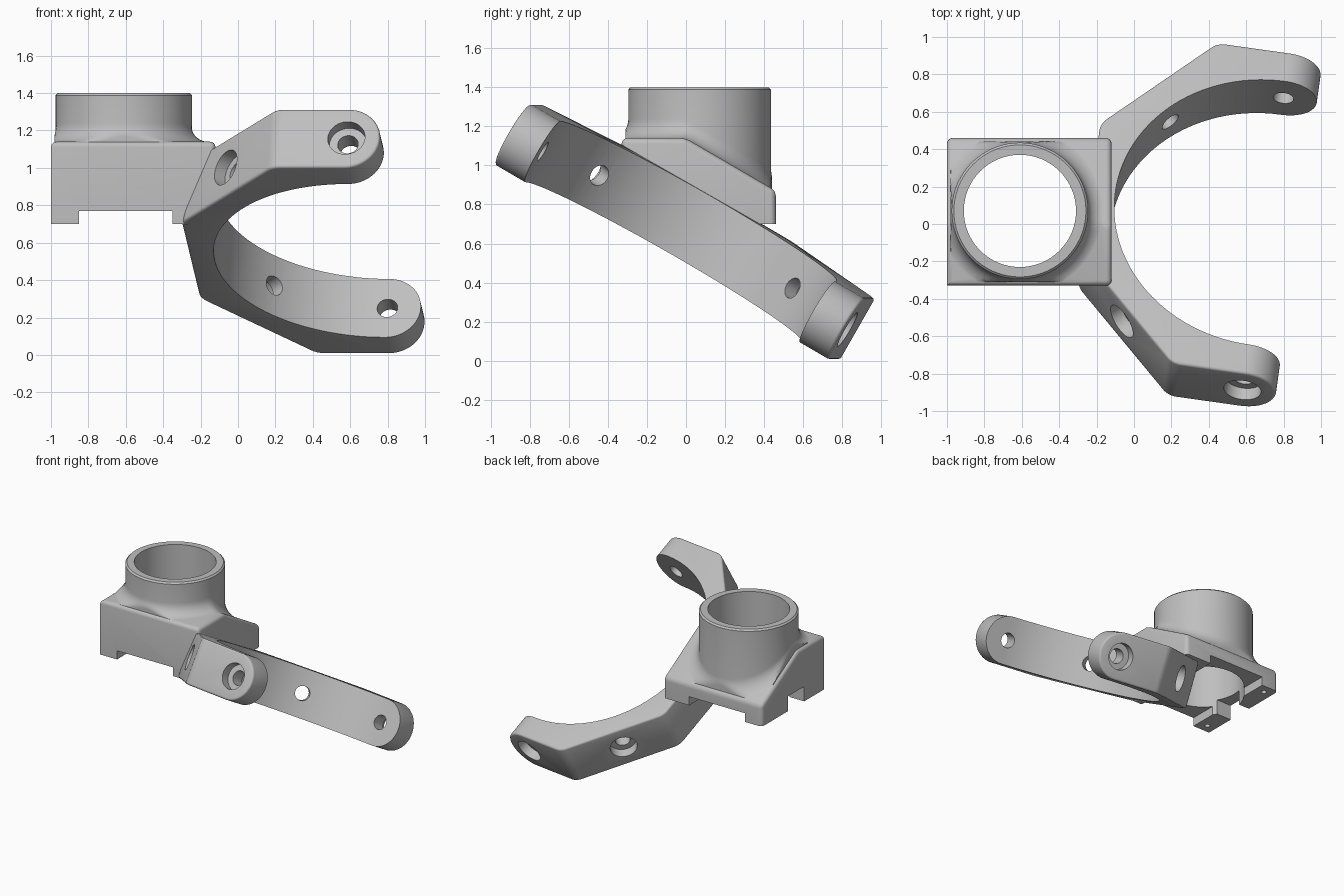
import bpy, bmesh, math
from mathutils import Matrix, Vector

cube = bpy.data.objects.get("Cube")
if cube:
    bpy.data.objects.remove(cube, do_unlink=True)

grey = bpy.data.materials.new("plain_grey")
grey.use_nodes = True
tone = (0.52, 0.52, 0.52, 1)
grey.diffuse_color = tone
grey.node_tree.nodes["Principled BSDF"].inputs["Base Color"].default_value = tone


def make(name, bm):
    bmesh.ops.recalc_face_normals(bm, faces=bm.faces)
    mesh = bpy.data.meshes.new(name)
    bm.to_mesh(mesh)
    bm.free()
    mesh.materials.append(grey)
    ob = bpy.data.objects.new(name, mesh)
    bpy.context.collection.objects.link(ob)
    return ob


def prism(points, offset):
    """Extrude a closed loop of 3D points along an offset."""
    bm = bmesh.new()
    face = bm.faces.new([bm.verts.new(p) for p in points])
    out = bmesh.ops.extrude_face_region(bm, geom=[face])
    moved = [g for g in out["geom"] if isinstance(g, bmesh.types.BMVert)]
    bmesh.ops.translate(bm, verts=moved, vec=offset)
    bmesh.ops.recalc_face_normals(bm, faces=bm.faces)
    return bm


def rod(start, end, radius):
    a, b = Vector(start), Vector(end)
    turn = (b - a).to_track_quat('Z', 'Y').to_matrix().to_4x4()
    bm = bmesh.new()
    bmesh.ops.create_cone(bm, cap_ends=True, segments=64, radius1=radius, radius2=radius,
                          depth=(b - a).length, matrix=Matrix.Translation((a + b) / 2) @ turn)
    return make("cutter", bm)


def block(low, high):
    bm = bmesh.new()
    bmesh.ops.create_cube(bm, size=1)
    for v in bm.verts:
        v.co = [l if c < 0 else h for c, l, h in zip(v.co, low, high)]
    return make("cutter", bm)


def combine(ob, tool, operation='DIFFERENCE'):
    """Apply a boolean and discard the helper."""
    tool.hide_render = True
    mod = ob.modifiers.new("cut", 'BOOLEAN')
    mod.operation, mod.solver, mod.object = operation, 'EXACT', tool
    bpy.context.view_layer.objects.active = ob
    bpy.ops.object.modifier_apply(modifier=mod.name)
    bpy.data.objects.remove(tool, do_unlink=True)


def smooth(ob):
    bpy.ops.object.select_all(action='DESELECT')
    ob.select_set(True)
    bpy.context.view_layer.objects.active = ob
    bpy.ops.object.shade_smooth_by_angle(angle=math.radians(32))


# Forked clamp, built flat: opening along x, arms at +y and -y
R, HALF = 0.82, 0.18
outer = [(0.3, 1.0), (-0.39, 1.0), (-0.95, 0.41)]
outline = outer + [(x, -y) for x, y in reversed(outer)] + [(0.3, -R)]
arc = [math.pi * (1.5 - i / 56) for i in range(57)]
outline += [(R * math.cos(a), R * math.sin(a)) for a in arc] + [(0.3, R)]
bm = prism([(x, y, -0.3) for x, y in outline], (0, 0, 0.6))
corners = [e for e in bm.edges if len(e.link_faces) == 2
           and abs(e.verts[0].co.z - e.verts[1].co.z) > 0.5
           and e.verts[0].co.x < -0.3 and e.verts[0].co.xy.length > 0.95
           and e.calc_face_angle() > 0.4]
bmesh.ops.bevel(bm, geom=corners, offset=0.04, segments=5, profile=0.5, affect='EDGES')
clamp = make("forked_clamp", bm)

# Round the arm tips
turns = [math.pi * (i / 32 - 0.5) for i in range(33)]
tip = [(HALF * math.cos(a), -1.3, HALF * math.sin(a)) for a in turns]
stadium = prism(tip + [(-1.3, -1.3, HALF), (-1.3, -1.3, -HALF)], (0, 2.6, 0))
combine(clamp, make("cutter", stadium), 'INTERSECT')

# Soften the outer rim
bm = bmesh.new()
bm.from_mesh(clamp.data)
rim = [e for e in bm.edges if len(e.link_faces) == 2 and e.calc_face_angle() > 0.9
       and all(v.co.xy.length > 0.93 for v in e.verts)]
bmesh.ops.bevel(bm, geom=rim, offset=0.015, segments=3, profile=0.5, affect='EDGES')
bm.to_mesh(clamp.data)
bm.free()

# Counterbored screw holes in the tips and the sloping shoulders
for side in (1, -1):
    for d, seat in ((Vector((0, side, 0)), 0.93), (Vector((-0.71, 0.704 * side, 0)), 0.9)):
        combine(clamp, rod(d * 0.6, d * 1.25, 0.055))
        combine(clamp, rod(d * seat, d * 1.25, 0.1))
clamp.matrix_world = (Matrix.Translation((0.7, -0.03, 0.66))
                      @ Matrix.Rotation(math.radians(-8), 4, 'Z')
                      @ Matrix.Rotation(math.radians(-30), 4, 'X'))
smooth(clamp)

# Socket base block with a sloping back
X0, X1, Y0, Y1 = -1.0, -0.12, -0.33, 0.46
BASE, FLAT, BACK, TOP = 0.7, 1.14, 0.87, 1.4


def roof(y):
    return min(FLAT, BACK + (Y1 - y) * 0.583)


knee = Y1 - (FLAT - BACK) / 0.583
side = [(Y0, BASE), (Y1, BASE), (Y1, BACK), (knee, FLAT), (Y0, FLAT)]
bm = prism([(X0, y, z) for y, z in side], (X1 - X0, 0, 0))
soft = [e for e in bm.edges if max(v.co.z for v in e.verts) > BASE + 0.01
        and not (all(v.co.x < X0 + 0.01 for v in e.verts)
                 and abs(e.verts[0].co.z - e.verts[1].co.z) > 0.3)]
bmesh.ops.bevel(bm, geom=soft, offset=0.03, segments=4, profile=0.5, affect='EDGES')
body = make("socket_body", bm)

# Tube whose foot flares into the block
CX, CY, TUBE, FLARE, N, INSET = -0.61, 0.07, 0.365, 0.1, 72, 0.02
bm = bmesh.new()
rings = []


def ring(radius, height):
    verts = []
    for i in range(N):
        a = math.tau * i / N
        x = min(max(CX + radius * math.cos(a), X0 + INSET), X1 - INSET)
        y = min(max(CY + radius * math.sin(a), Y0 + INSET), Y1 - INSET)
        verts.append(bm.verts.new((x, y, height(y))))
    rings.append(verts)


ring(TUBE - 0.012, lambda y: TOP)
ring(TUBE, lambda y: TOP - 0.012)
for k in range(9):
    a = k / 8 * math.pi / 2
    ring(TUBE + FLARE * (1 - math.cos(a)),
         lambda y, a=a: roof(y) + FLARE * (1 - math.sin(a)) - 0.003)
ring(TUBE - 0.02, lambda y: 0.78)
for a, b in zip(rings, rings[1:]):
    for i in range(N):
        j = (i + 1) % N
        bm.faces.new((a[i], a[j], b[j], b[i]))
bm.faces.new(rings[0])
bm.faces.new(rings[-1])
combine(body, make("cutter", bm), 'UNION')

# Bore, underside channel, side notch and foot holes
combine(body, rod((CX, CY, 0.5), (CX, CY, 1.6), 0.3))
combine(body, block((-0.85, -0.6, 0.5), (-0.35, 0.7, 0.77)))
combine(body, block((-1.1, -0.08, 0.5), (-0.8, 0.13, 0.82)))
for y in (-0.26, 0.39):
    combine(body, rod((-0.925, y, 0.6), (-0.925, y, 0.8), 0.02))
smooth(body)
